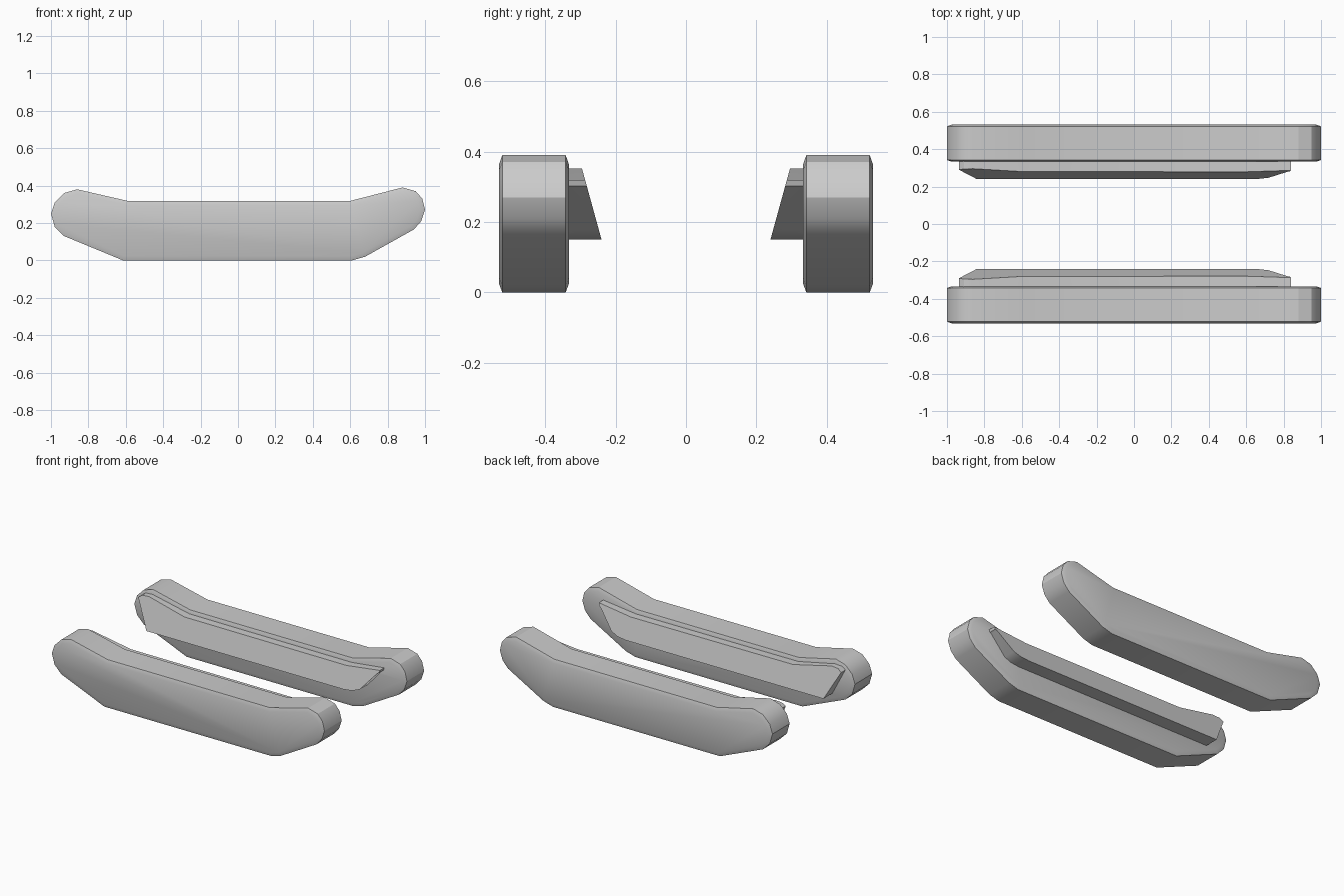
import bpy, bmesh

if "Cube" in bpy.data.objects:
    bpy.data.objects.remove(bpy.data.objects["Cube"])

# Side outlines as (x, z), counter-clockwise seen from the front
TRACK = [(-0.615, 0), (0.61, 0), (0.68, 0.02), (0.94, 0.165), (0.98, 0.21),
         (1.0, 0.27), (0.985, 0.33), (0.95, 0.37), (0.88, 0.39), (0.60, 0.318),
         (-0.59, 0.318), (-0.86, 0.38), (-0.93, 0.36), (-0.98, 0.31),
         (-1.0, 0.25), (-0.98, 0.18), (-0.93, 0.13)]
GUARD = [(-0.84, 0.15), (0.61, 0.15), (0.67, 0.157), (0.72, 0.177), (0.825, 0.298),
         (0.835, 0.303), (0.84, 0.32), (0.60, 0.292), (-0.59, 0.295),
         (-0.86, 0.352), (-0.91, 0.348), (-0.935, 0.33)]


def extrude_outline(name, outline, near_y, far_y, side, rim=0.0, rim_depth=0.0):
    """Solid between two y positions (functions of z), optional chamfered rim."""
    bm = bmesh.new()
    a = [bm.verts.new((x, side * near_y(z), z)) for x, z in outline]
    b = [bm.verts.new((x, side * far_y(z), z)) for x, z in outline]
    caps = [bm.faces.new(a), bm.faces.new(b[::-1])]
    n = len(outline)
    for i in range(n):
        j = (i + 1) % n
        bm.faces.new((a[j], a[i], b[i], b[j]))
    bmesh.ops.recalc_face_normals(bm, faces=bm.faces[:])
    if rim:
        bmesh.ops.inset_individual(bm, faces=caps, thickness=rim,
                                   depth=rim_depth, use_even_offset=True)
    mesh = bpy.data.meshes.new(name)
    bm.to_mesh(mesh)
    bm.free()
    obj = bpy.data.objects.new(name, mesh)
    bpy.context.collection.objects.link(obj)
    bpy.ops.object.select_all(action='DESELECT')
    obj.select_set(True)
    bpy.context.view_layer.objects.active = obj
    bpy.ops.object.shade_smooth_by_angle(angle=0.52)
    return obj


for label, side in (("right", -1), ("left", 1)):
    # Thick track belt with a shallow chamfer on both side faces
    extrude_outline("track_" + label, TRACK, lambda z: 0.342, lambda z: 0.522,
                    side, rim=0.024, rim_depth=0.009)
    # Inner guard whose face slopes inward towards the bottom
    extrude_outline("inner_guard_" + label, GUARD,
                    lambda z: 0.24 + (z - 0.15) * 0.275, lambda z: 0.338, side)
